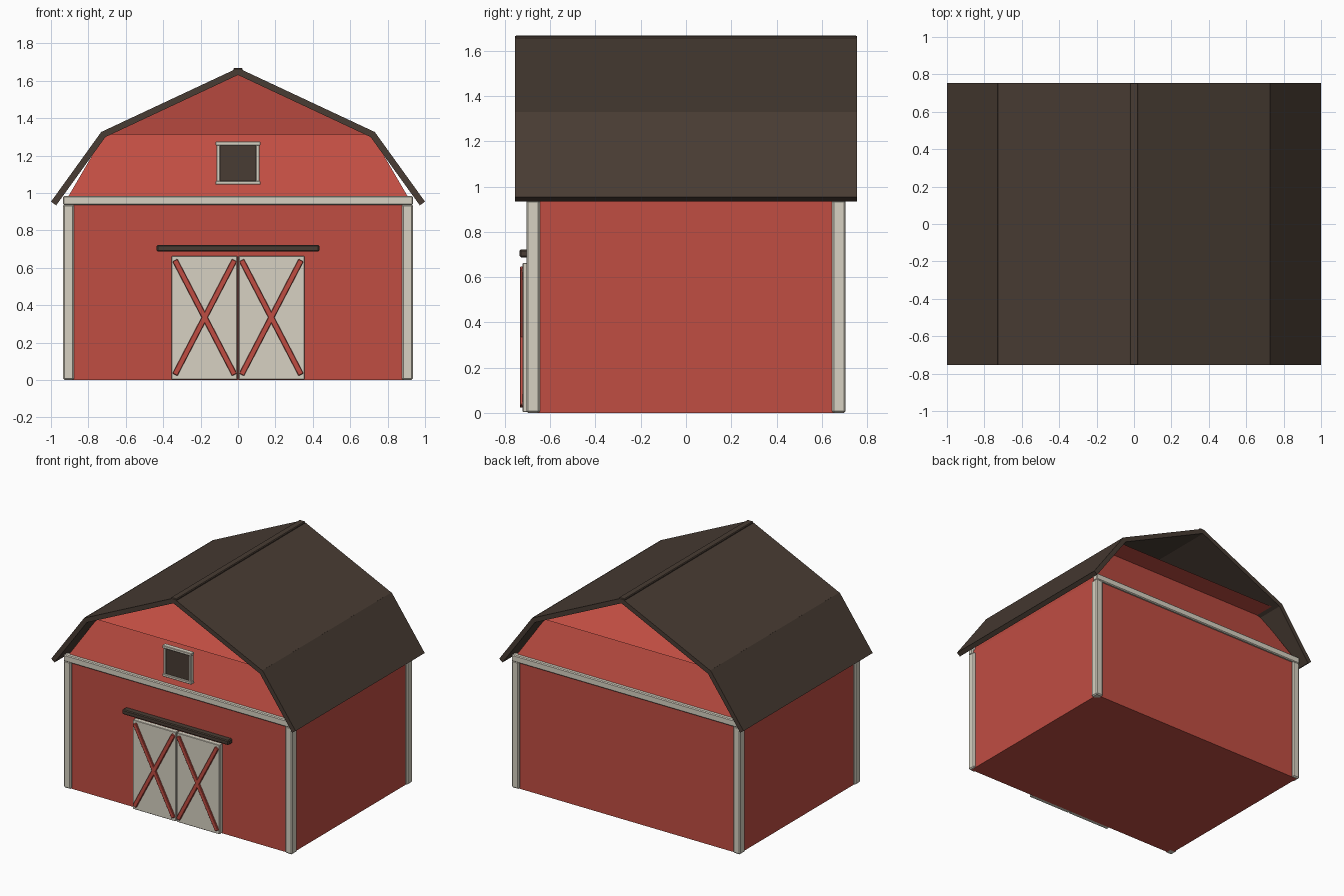
import bpy, bmesh, math
from mathutils import Matrix

if "Cube" in bpy.data.objects:
    bpy.data.objects.remove(bpy.data.objects["Cube"])


def material(name, rgb):
    m = bpy.data.materials.new(name)
    m.diffuse_color = (*rgb, 1)
    m.use_nodes = True
    m.node_tree.nodes["Principled BSDF"].inputs["Base Color"].default_value = m.diffuse_color
    return m


RED = material("barn_red", (0.53, 0.075, 0.055))
CREAM = material("cream_trim", (0.68, 0.64, 0.54))
DARK = material("dark_roof", (0.065, 0.045, 0.033))


def finish(name, bm, mat, bevel=0):
    bmesh.ops.recalc_face_normals(bm, faces=bm.faces)
    me = bpy.data.meshes.new(name)
    bm.to_mesh(me)
    bm.free()
    me.materials.append(mat)
    ob = bpy.data.objects.new(name, me)
    bpy.context.collection.objects.link(ob)
    if bevel:
        mod = ob.modifiers.new("bevel", 'BEVEL')
        mod.width = bevel
        mod.segments = 1
    return ob


def box(name, x, y, z, mat, bevel=0, tilt=0):
    """Box from (min, max) ranges, optionally turned about its own y axis."""
    bm = bmesh.new()
    size = [r[1] - r[0] for r in (x, y, z)]
    mid = [(r[0] + r[1]) / 2 for r in (x, y, z)]
    bmesh.ops.create_cube(bm, size=1, matrix=Matrix.Diagonal((*size, 1)))
    ob = finish(name, bm, mat, bevel)
    ob.location = mid
    ob.rotation_euler.y = tilt
    return ob


def taper(name, base, top, z0, z1, mat):
    """Four-sided block narrowing from base half-sizes to top half-sizes."""
    bm = bmesh.new()
    bmesh.ops.create_cube(bm, size=2)
    for v in bm.verts:
        hx, hy = top if v.co.z > 0 else base
        v.co = (v.co.x * hx, v.co.y * hy, z1 if v.co.z > 0 else z0)
    bmesh.ops.remove_doubles(bm, verts=bm.verts, dist=1e-4)
    return finish(name, bm, mat)


def roof_panel(name, a, b, side, thick=0.034, half=0.755):
    """Flat slab along the line a-b in the xz plane."""
    dx, dz = b[0] - a[0], b[1] - a[1]
    n = thick / 2 / math.hypot(dx, dz)
    ox, oz = -dz * n, dx * n
    section = [(a[0] + ox, a[1] + oz), (b[0] + ox, b[1] + oz),
               (b[0] - ox, b[1] - oz), (a[0] - ox, a[1] - oz)]
    bm = bmesh.new()
    face = bm.faces.new([bm.verts.new((side * x, -half, z)) for x, z in section])
    ext = bmesh.ops.extrude_face_region(bm, geom=[face])
    bmesh.ops.translate(bm, vec=(0, 2 * half, 0),
                        verts=[g for g in ext["geom"] if isinstance(g, bmesh.types.BMVert)])
    finish(name, bm, DARK)


# Walls, and the two tapered blocks that fill the gables
box("walls", (-0.92, 0.92), (-0.69, 0.69), (0, 0.96), RED)
taper("lower_gable", (0.92, 0.69), (0.715, 0.54), 0.96, 1.312, RED)
taper("upper_gable", (0.715, 0.70), (0, 0), 1.312, 1.64, RED)

# Gambrel roof
for side, label in ((-1, "left"), (1, "right")):
    roof_panel(label + "_lower_roof", (0.986, 0.944), (0.715, 1.32), side)
    roof_panel(label + "_upper_roof", (0.722, 1.312), (0, 1.65), side)
box("ridge_cap", (-0.025, 0.025), (-0.755, 0.755), (1.63, 1.668), DARK, 0.005)

# Corner posts and the trim boards on both ends
for sx in (-1, 1):
    for sy in (-1, 1):
        box("corner_post", sorted((sx * 0.877, sx * 0.935)),
            sorted((sy * 0.645, sy * 0.705)), (0, 0.94), CREAM, 0.008)
for sy in (-1, 1):
    box("trim_board", (-0.935, 0.935), sorted((sy * 0.665, sy * 0.707)),
        (0.935, 0.985), CREAM, 0.006)

# Sliding doors with crossed braces
for sx in (-1, 1):
    box("door", sorted((sx * 0.004, sx * 0.355)), (-0.722, -0.68), (0.003, 0.663), CREAM, 0.003)
    for tilt in (-1, 1):
        box("door_brace", (sx * 0.178 - 0.015, sx * 0.178 + 0.015), (-0.734, -0.712),
            (-0.01, 0.68), RED, 0.003, tilt * math.atan2(0.32, 0.615))
box("door_rail", (-0.435, 0.435), (-0.735, -0.685), (0.687, 0.722), DARK, 0.006)

# Loft window
box("window_pane", (-0.1, 0.1), (-0.705, -0.68), (1.06, 1.26), DARK)
for z in (1.055, 1.265):
    box("window_rail", (-0.12, 0.12), (-0.717, -0.68), (z - 0.01, z + 0.01), CREAM, 0.003)
for x in (-0.105, 0.105):
    box("window_stile", (x - 0.009, x + 0.009), (-0.713, -0.68), (1.06, 1.26), CREAM, 0.003)
